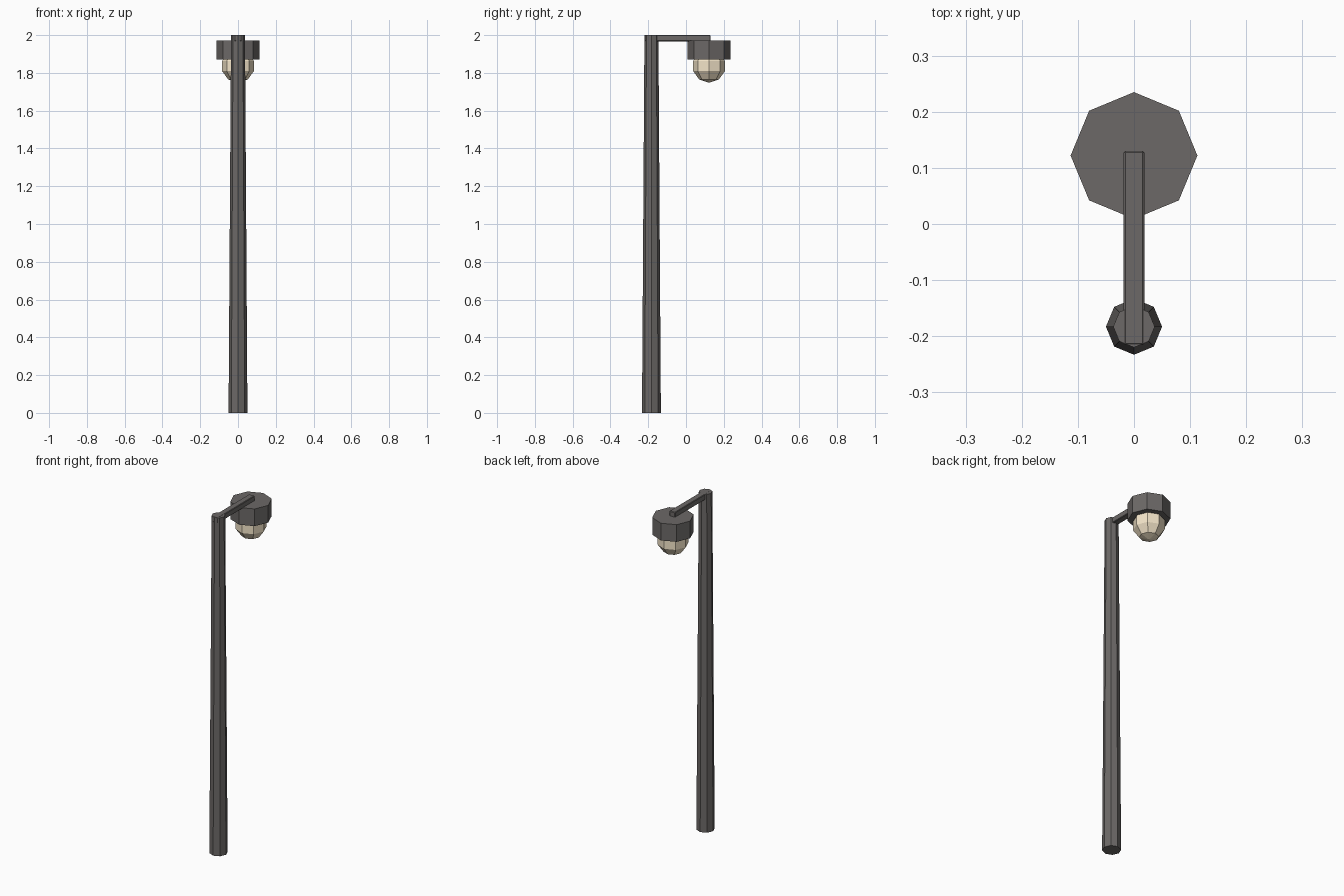
import bpy, math

if "Cube" in bpy.data.objects:
    bpy.data.objects.remove(bpy.data.objects["Cube"])

POLE_Y, LAMP_Y = -0.183, 0.122


def material(name, colour):
    m = bpy.data.materials.new(name)
    m.diffuse_color = (*colour, 1)
    m.use_nodes = True
    m.node_tree.nodes["Principled BSDF"].inputs["Base Color"].default_value = m.diffuse_color
    return m


def finish(name, mat):
    ob = bpy.context.object
    ob.name = name
    ob.data.materials.append(mat)
    return ob


metal = material("dark_metal", (0.15, 0.14, 0.135))
glass = material("warm_glass", (0.9, 0.78, 0.58))

# Tapered octagonal pole
bpy.ops.mesh.primitive_cone_add(vertices=8, radius1=0.05, radius2=0.037, depth=2,
                                location=(0, POLE_Y, 1))
finish("pole", metal)

# Horizontal arm with slightly softened edges
bpy.ops.mesh.primitive_cube_add(size=1, location=(0, -0.043, 1.984))
arm = finish("arm", metal)
arm.scale = (0.037, 0.346, 0.033)
bpy.ops.object.transform_apply(location=False, rotation=False, scale=True)
bevel = arm.modifiers.new("edge_bevel", 'BEVEL')
bevel.width = 0.003
bevel.segments = 1

# Octagonal lamp hood
bpy.ops.mesh.primitive_cylinder_add(vertices=8, radius=0.113, depth=0.102,
                                    location=(0, LAMP_Y, 1.921))
finish("lamp_hood", metal)

# Faceted globe hanging from the hood
bpy.ops.mesh.primitive_uv_sphere_add(segments=8, ring_count=5, radius=0.088,
                                     location=(0, LAMP_Y, 1.836))
finish("lamp_globe", glass)
